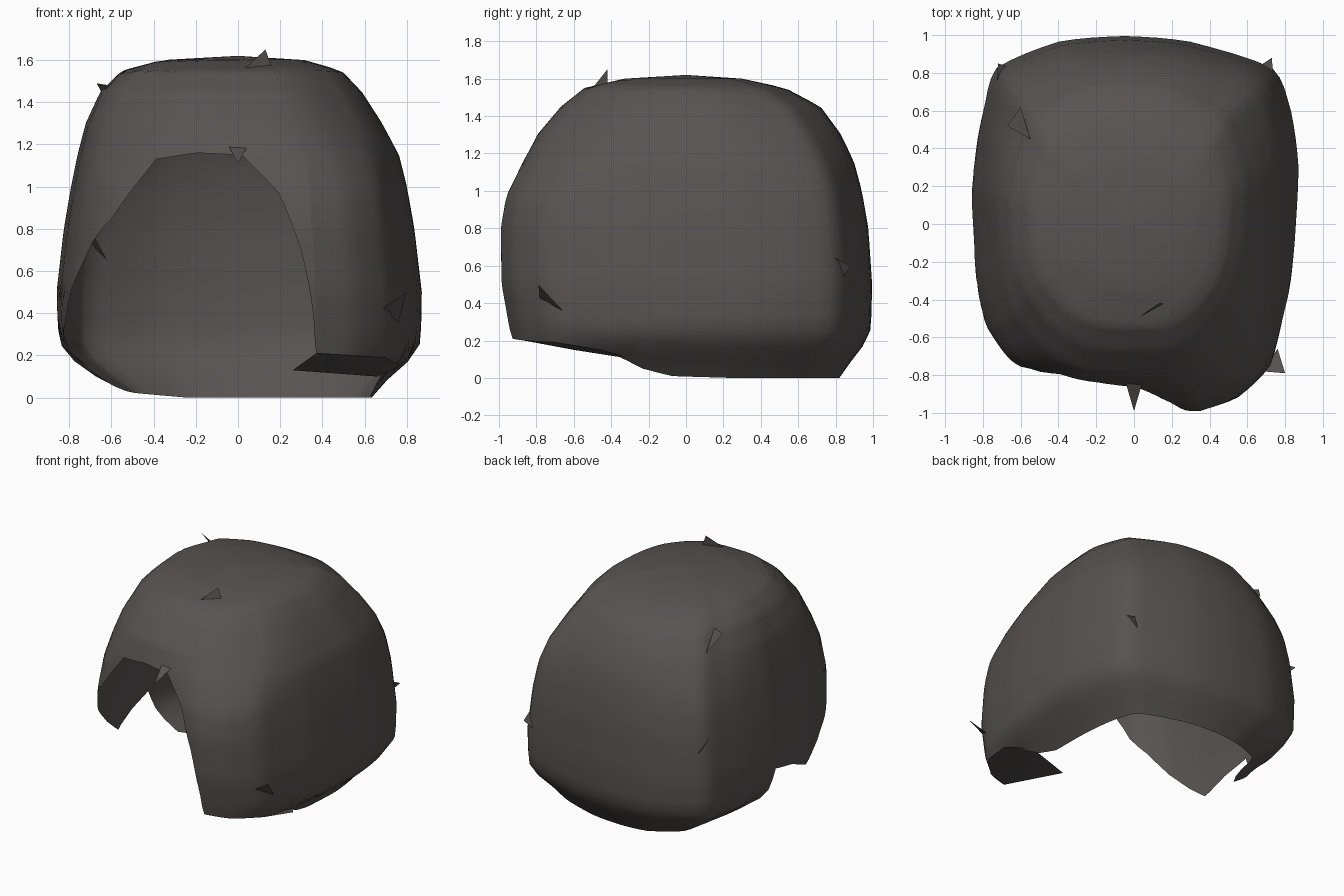
import bpy, bmesh, math
from mathutils import Vector

if "Cube" in bpy.data.objects:
    bpy.data.objects.remove(bpy.data.objects["Cube"])

mat = bpy.data.materials.new("dark warm grey")
mat.diffuse_color = (0.095, 0.087, 0.084, 1)
mat.use_nodes = True
mat.node_tree.nodes["Principled BSDF"].inputs["Base Color"].default_value = mat.diffuse_color


def finish(name, bm, angle=30):
    bmesh.ops.remove_doubles(bm, verts=bm.verts, dist=0.0005)
    bmesh.ops.recalc_face_normals(bm, faces=bm.faces)
    me = bpy.data.meshes.new(name)
    bm.to_mesh(me)
    bm.free()
    me.materials.append(mat)
    ob = bpy.data.objects.new(name, me)
    bpy.context.collection.objects.link(ob)
    bpy.ops.object.select_all(action='DESELECT')
    ob.select_set(True)
    bpy.context.view_layer.objects.active = ob
    bpy.ops.object.shade_smooth_by_angle(angle=math.radians(angle))
    return ob


# Widest outline seen from above, with the height of the lower edge at each point
OUTLINE = [
    (-.78, -.56, .55), (-.71, -.69, .74), (-.63, -.77, .85), (-.44, -.85, 1.13),
    (-.22, -.90, 1.16), (.02, -.95, 1.15), (.21, -.985, .97), (.31, -1.0, .70),
    (.36, -1.0, .40), (.385, -.995, .21), (.56, -.93, .20), (.73, -.76, .19),
    (.81, -.45, .13), (.84, -.30, .05), (.86, -.10, .01), (.88, .30, 0),
    (.84, .60, 0), (.74, .83, 0), (.30, .97, 0), (-.05, 1.0, 0), (-.40, .97, 0),
    (-.73, .83, .02), (-.80, .60, .03), (-.83, .45, .05), (-.85, .28, .10),
    (-.86, .16, .39), (-.85, -.05, .34), (-.84, -.25, .26), (-.82, -.40, .38),
]

# Height, then outline scale to the left, right, front and back
LEVELS = [
    (0, .60, .72, .70, .82), (.12, .83, .84, .88, .905), (.20, .95, .96, .93, .97),
    (.27, .99, .985, .945, .99),
    (.5, 1, .99, .985, .995), (.8, .96, .95, .99, .975), (1.0, .92, .91, .955, .94),
    (1.15, .885, .87, .90, .90), (1.3, .84, .78, .82, .83), (1.45, .76, .67, .69, .72),
    (1.55, .64, .56, .56, .53), (1.60, .42, .36, .34, .30), (1.62, 0, 0, 0, 0),
]
TOP = LEVELS[-1][0]


def scales(z):
    for a, b in zip(LEVELS, LEVELS[1:]):
        if z <= b[0]:
            t = (z - a[0]) / (b[0] - a[0])
            return [p + (q - p) * t for p, q in zip(a[1:], b[1:])]
    return LEVELS[-1][1:]


def clamp(v):
    return max(0.0, min(1.0, v))


def surface(x, y, z):
    # The forehead is rounded evenly above the face opening
    w = clamp((z - .95) / .35) * clamp((-y - .3) / .3)
    even = -.97 * math.sqrt(max(0, 1 - abs(x / .92) ** 3))
    y += (even - y) * w
    left, right, front, back = scales(z)
    # The corners grow rounder towards the crown
    corner = 1 - .06 * clamp((z - 1.0) / .4) * math.sin(2 * math.atan2(y, x)) ** 4
    return Vector((x * corner * (left if x < 0 else right),
                   y * corner * (front if y < 0 else back), z))


def outline_columns(steps=4):
    n = len(OUTLINE)
    cols = []
    for i in range(n):
        p0, p1, p2, p3 = (Vector(OUTLINE[(i + k) % n]) for k in (-1, 0, 1, 2))
        for s in range(steps):
            t = s / steps
            straight = p1.lerp(p2, t)
            curve = 0.5 * (2 * p1 + (p2 - p0) * t + (2 * p0 - 5 * p1 + 4 * p2 - p3) * t * t
                           + (3 * p1 - p0 - 3 * p2 + p3) * t ** 3)
            mid = straight.lerp(curve, 0.6)
            cols.append((mid.x, mid.y, straight.z))
    return cols


# Open shell: each column runs from the lower edge up to the crown
ROWS = 30
bm = bmesh.new()
grid = []
for x, y, low in outline_columns():
    grid.append([bm.verts.new(surface(x, y, low + (TOP - low) * math.sin(math.pi / 2 * r / ROWS)))
                 for r in range(ROWS + 1)])
for a, b in zip(grid, grid[1:] + grid[:1]):
    for r in range(ROWS):
        bm.faces.new((a[r], b[r], b[r + 1], a[r + 1]))
finish("shell", bm, 40)

# Folded flap under the right cheek
bm = bmesh.new()
flap = [(.37, -.92, .21), (.55, -.86, .20), (.70, -.70, .19), (.77, -.45, .15),
        (.66, -.28, .10), (.26, -.44, .13)]
hub = bm.verts.new((.55, -.60, .15))
rim = [bm.verts.new(p) for p in flap]
for a, b in zip(rim, rim[1:] + rim[:1]):
    bm.faces.new((hub, a, b))
finish("cheek_flap", bm)

# Small torn shards standing off the surface: tip and two base points
SHARDS = [
    ((0, -.99, 1.11), (-.05, -.82, 1.20), (.05, -.82, 1.20)),
    ((.13, -.42, 1.65), (.02, -.50, 1.55), (.17, -.42, 1.54)),
    ((.80, -.79, .50), (.68, -.78, .42), (.76, -.66, .36)),
    ((-.67, .52, 1.49), (-.55, .45, 1.47), (-.60, .62, 1.36)),
    ((.73, .88, .60), (.64, .82, .50), (.74, .72, .68)),
    ((-.72, .85, .75), (-.62, .82, .65), (-.73, .70, .85)),
]
bm = bmesh.new()
for shard in SHARDS:
    bm.faces.new([bm.verts.new(p) for p in shard])
finish("torn_shards", bm)
